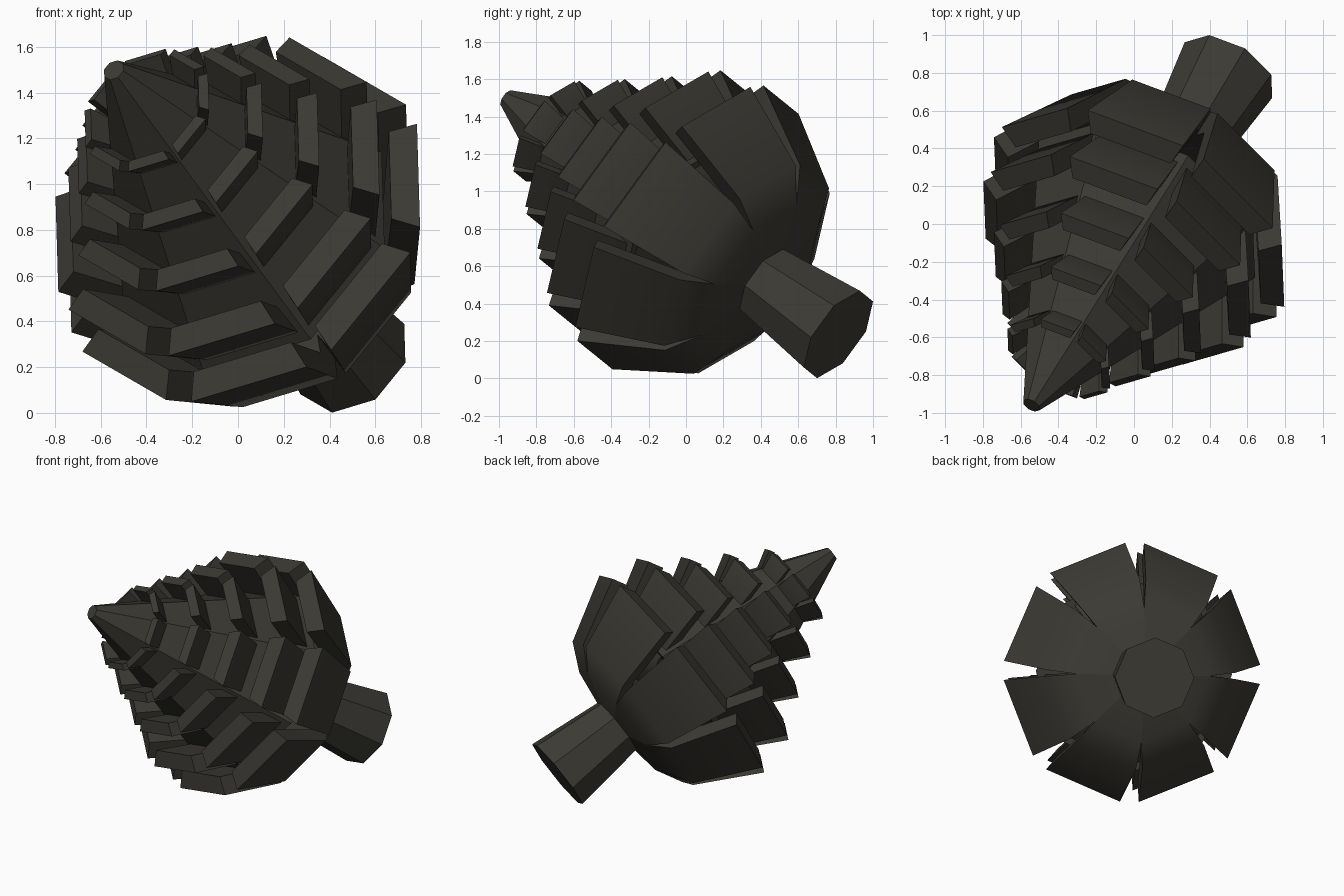
import bpy, bmesh
from math import sin, cos, pi, radians
from mathutils import Vector, Matrix

if "Cube" in bpy.data.objects:
    bpy.data.objects.remove(bpy.data.objects["Cube"])

# Tilted frame: local z runs from the stem end to the cone tip
axis = Vector((-0.432, -0.735, 0.523)).normalized()
e1 = Vector((-0.365, 0.675, 0.639))
e1 = (e1 - axis * e1.dot(axis)).normalized()
e2 = axis.cross(e1)
FRAME = Matrix((e1, e2, axis)).transposed().to_4x4()
FRAME.translation = (0.5, 0.815, 0.235)

bark = bpy.data.materials.new("dark_bark")
bark.diffuse_color = (0.045, 0.042, 0.034, 1)
bark.use_nodes = True
bark.node_tree.nodes["Principled BSDF"].inputs["Base Color"].default_value = bark.diffuse_color


def polar(r, a, s):
    return Vector((r * cos(a), r * sin(a), s))


def finish(name, bm, smooth=0):
    bmesh.ops.recalc_face_normals(bm, faces=bm.faces)
    me = bpy.data.meshes.new(name)
    bm.to_mesh(me)
    bm.free()
    ob = bpy.data.objects.new(name, me)
    ob.matrix_world = FRAME
    me.materials.append(bark)
    bpy.context.collection.objects.link(ob)
    if smooth:
        bpy.ops.object.select_all(action='DESELECT')
        ob.select_set(True)
        bpy.context.view_layer.objects.active = ob
        bpy.ops.object.shade_smooth_by_angle(angle=radians(smooth))


def frustum(name, r0, s0, r1, s1):
    bm = bmesh.new()
    rings = [[bm.verts.new(polar(r, i * pi / 4, s)) for i in range(8)]
             for r, s in ((r0, s0), (r1, s1))]
    for i in range(8):
        j = (i + 1) % 8
        bm.faces.new((rings[0][i], rings[0][j], rings[1][j], rings[1][i]))
    bm.faces.new(rings[0])
    bm.faces.new(rings[1])
    finish(name, bm)


# Scale profile: outer radius, outer height, inner radius, inner height, half angle
PROFILE = [(0.04, -0.60, 0.04, -0.42, 22.5),
           (0.46, -0.53, 0.40, -0.40, 22.5),
           (0.655, -0.43, 0.545, -0.35, 20.6),
           (0.89, 0.0, 0.775, 0.06, 18.3)]


def scale_ring(name, radius, top):
    f = radius / 0.89
    bm = bmesh.new()
    for k in range(8):
        turn = Matrix.Rotation((k + 0.5) * pi / 4, 3, 'Z')
        prev = None
        for ro, so, ri, si, half in PROFILE:
            h = radians(half)
            w = ro * sin(h)
            ro_c, ri_c = ro * cos(h), ri * cos(h)
            # the inside is a little narrower, so neighbours do not collide
            wi = w - (ro - ri) * 0.38
            loop = []
            for rad, side, s in ((ro_c, -w, so), (ro_c, w, so),
                                 (ri_c, wi, si), (ri_c, -wi, si)):
                p = Vector((rad * f, side * f, top + s * f))
                loop.append(bm.verts.new(turn @ p))
            if prev:
                for i in range(4):
                    j = (i + 1) % 4
                    bm.faces.new((prev[i], prev[j], loop[j], loop[i]))
            else:
                bm.faces.new(loop)
            prev = loop
        bm.faces.new(prev)
    bmesh.ops.remove_doubles(bm, verts=bm.verts, dist=0.0005)
    finish(name, bm, 36)


# Flared stem
frustum("stem", 0.275, 0.0, 0.205, 0.60)

# Five nested rings of eight scales
for n, (r, s) in enumerate([(0.89, 1.095), (0.82, 1.365), (0.635, 1.605),
                            (0.47, 1.845), (0.315, 2.08)]):
    scale_ring("scale_ring_%d" % (n + 1), r, s)

# Inner core whose ridges fill the gaps and whose end is the tip
frustum("cone_core", 0.68, 1.0, 0.05, 2.415)
